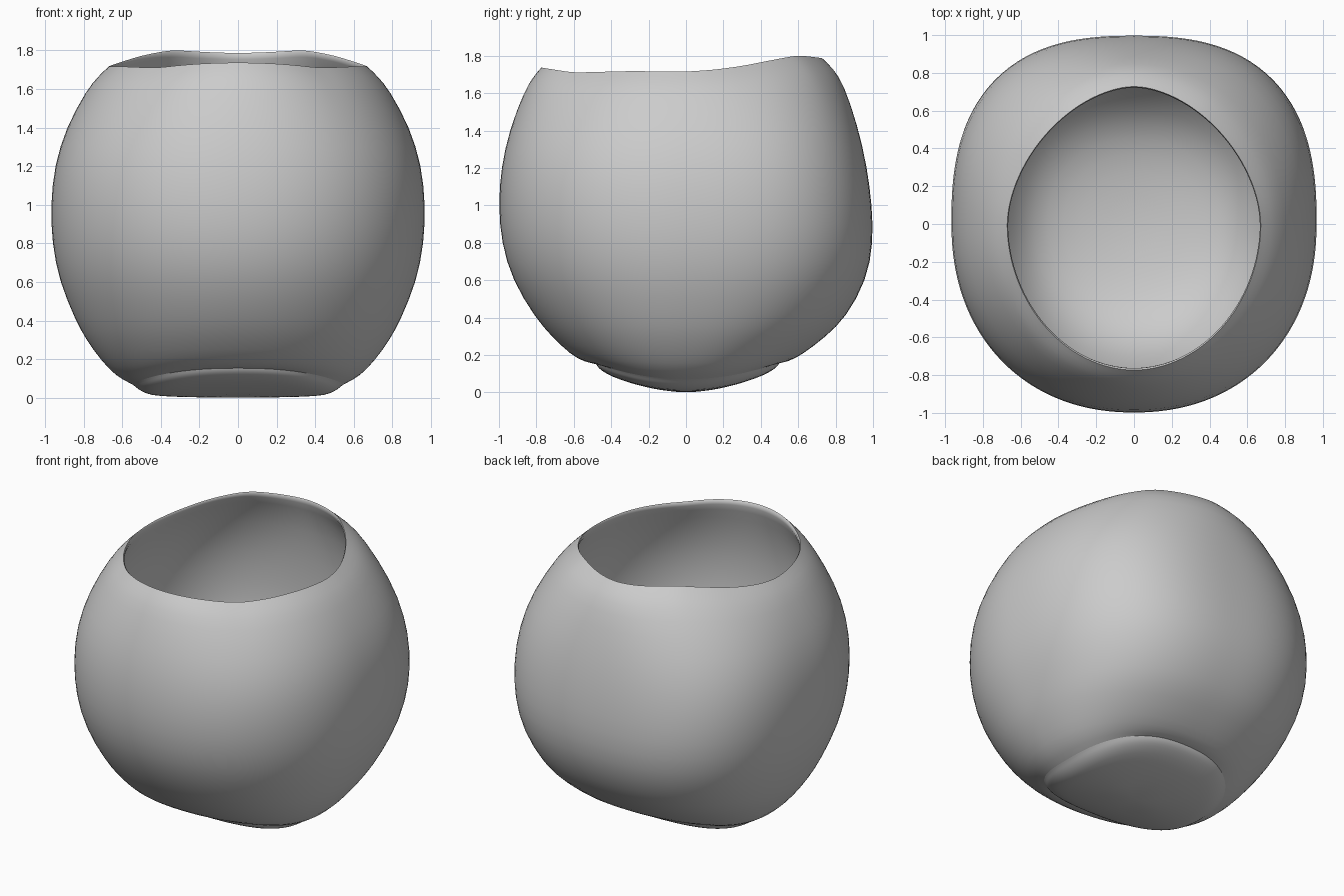
import bpy, bmesh, math

cube = bpy.data.objects.get("Cube")
if cube:
    bpy.data.objects.remove(cube)

SEGMENTS = 64

clay = bpy.data.materials.new("clay_grey")
clay.use_nodes = True
clay.diffuse_color = (0.6, 0.6, 0.6, 1)
clay.node_tree.nodes["Principled BSDF"].inputs["Base Color"].default_value = (0.6, 0.6, 0.6, 1)

# Rim height along the depth of the pot
RIM = [(-0.77, 1.737), (-0.6, 1.71), (-0.3, 1.718), (0, 1.715),
       (0.15, 1.725), (0.3, 1.745), (0.45, 1.775), (0.6, 1.803), (0.73, 1.787)]


def rim_height(y):
    y = max(RIM[0][0], min(RIM[-1][0], y))
    for (a, za), (b, zb) in zip(RIM, RIM[1:]):
        if y <= b:
            return za + (zb - za) * (y - a) / (b - a)
    return RIM[-1][1]


def ring(bm, half_x, front, back, front_power, back_power, z, wave=0, bend=0):
    """Rounded oval; wave follows the rim line, bend lifts front and back."""
    verts = []
    for i in range(SEGMENTS):
        a = 2 * math.pi * i / SEGMENTS
        c, s = math.cos(a), math.sin(a)
        power = back_power if s > 0 else front_power
        r = (abs(c) ** power + abs(s) ** power) ** (-1 / power)
        y = s * r * (back if s > 0 else front)
        rim_y = s * r * (0.73 if s > 0 else 0.77)
        lift = wave * (rim_height(rim_y) - 1.72) + bend * y * y
        verts.append(bm.verts.new((c * r * half_x, y, z + lift)))
    return verts


def loft(name, rows, cap_z=None):
    bm = bmesh.new()
    loops = [ring(bm, *row) for row in rows]
    for lo, hi in zip(loops, loops[1:]):
        for i in range(SEGMENTS):
            j = (i + 1) % SEGMENTS
            bm.faces.new((lo[i], lo[j], hi[j], hi[i]))
    if cap_z is not None:
        centre = bm.verts.new((0, 0, cap_z))
        last = loops[-1]
        for i in range(SEGMENTS):
            bm.faces.new((last[i], last[(i + 1) % SEGMENTS], centre))
    mesh = bpy.data.meshes.new(name)
    bm.to_mesh(mesh)
    bm.free()
    mesh.materials.append(clay)
    obj = bpy.data.objects.new(name, mesh)
    bpy.context.collection.objects.link(obj)
    for p in mesh.polygons:
        p.use_smooth = True
    sub = obj.modifiers.new("smooth", "SUBSURF")
    sub.levels = sub.render_levels = 1
    return obj


# Outer wall, from the foot seam up to the wavy rim
SEAM = (0.55, 0.48, 0.50, 2.4, 2.4, 0.07, 0, 0.36)
LIP = (0.673, 0.775, 0.73, 1.95, 1.75, 1.72, 1)
WALL = [
    (0.635, 0.54, 0.54, 2.25, 2.3, 0.112, 0, 0.17),
    (0.715, 0.615, 0.62, 2.2, 2.35, 0.20),
    (0.787, 0.72, 0.75, 2.15, 2.4, 0.30),
    (0.842, 0.807, 0.855, 2.12, 2.45, 0.40),
    (0.926, 0.93, 0.967, 2.12, 2.52, 0.60),
    (0.965, 0.988, 1.002, 2.15, 2.58, 0.80),
    (0.972, 1.004, 0.995, 2.17, 2.6, 1.00),
    (0.953, 0.99, 0.968, 2.17, 2.55, 1.20, 0.1),
    (0.893, 0.945, 0.92, 2.12, 2.4, 1.40, 0.3),
    (0.785, 0.865, 0.845, 2.03, 2.05, 1.60, 0.7),
    (0.725, 0.82, 0.79, 2.0, 1.9, 1.67, 0.9),
]
loft("pot_wall", [SEAM] + WALL + [LIP])

# Hollow inside: thin at the lip, with walls thickening towards the floor
inner = [LIP, (0.66, 0.753, 0.715, 1.95, 1.75, 1.705, 1)]
for row, thick in zip(reversed(WALL[4:-1]), (0.07, 0.1, 0.13, 0.15, 0.17, 0.19)):
    x, front, back, *rest = row
    inner.append((x - thick, front - thick, back - thick, *rest))
inner += [
    (0.64, 0.655, 0.66, 2.15, 2.35, 0.44),
    (0.54, 0.53, 0.54, 2.1, 2.2, 0.32),
    (0.38, 0.37, 0.37, 2.1, 2.1, 0.25),
    (0.18, 0.18, 0.18, 2.0, 2.0, 0.22),
]
loft("inner_shell", inner, cap_z=0.21)

# Low swollen foot with a bowed underside
foot = loft("foot", [
    SEAM,
    (0.535, 0.475, 0.495, 2.4, 2.4, 0.06, 0, 0.36),
    (0.515, 0.46, 0.48, 2.5, 2.4, 0.042, 0, 0.38),
    (0.475, 0.42, 0.44, 2.5, 2.4, 0.02, 0, 0.44),
    (0.42, 0.37, 0.39, 2.5, 2.4, 0.008, 0, 0.48),
    (0.24, 0.22, 0.23, 2.3, 2.3, 0.002, 0, 0.48),
], cap_z=0.0)
foot.data.flip_normals()
